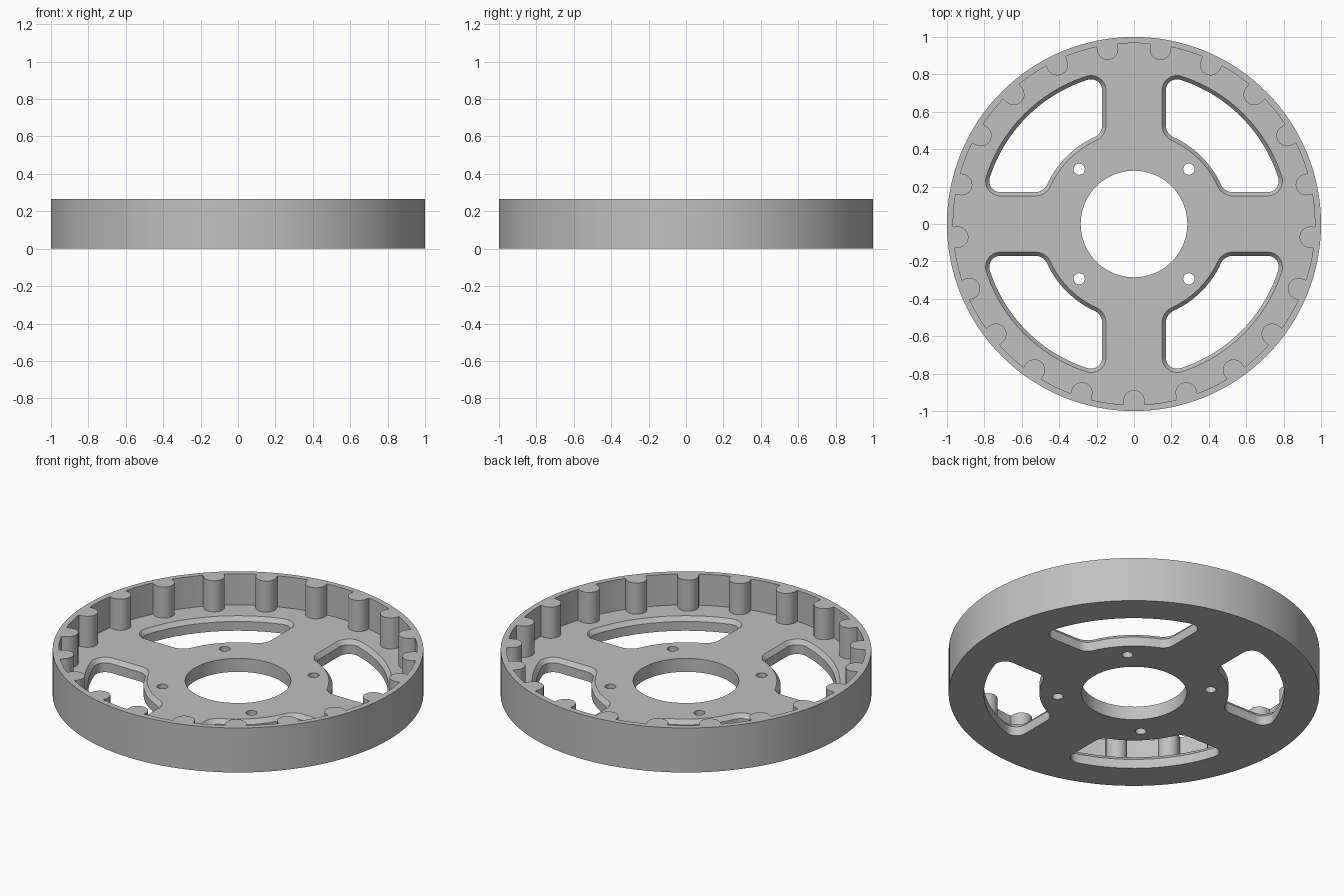
import bpy, bmesh
from math import sin, cos, atan2, sqrt, pi, radians

if "Cube" in bpy.data.objects:
    bpy.data.objects.remove(bpy.data.objects["Cube"], do_unlink=True)

HEIGHT, FLOOR = 0.265, 0.08
TEETH = 21


def arc(cx, cy, r, a0, a1, n):
    """Points along an arc, both ends included."""
    return [(cx + r * cos(a0 + (a1 - a0) * i / n),
             cy + r * sin(a0 + (a1 - a0) * i / n)) for i in range(n + 1)]


def circle(r, n, cx=0.0, cy=0.0):
    return arc(cx, cy, r, 0, 2 * pi, n)[:-1]


def rotate(points, a):
    return [(x * cos(a) - y * sin(a), x * sin(a) + y * cos(a)) for x, y in points]


def loft(bm, sections):
    """Closed solid through (outline, z) sections with equal point counts."""
    rings = [[bm.verts.new((x, y, z)) for x, y in pts] for pts, z in sections]
    n = len(rings[0])
    for low, high in zip(rings, rings[1:]):
        for i in range(n):
            j = (i + 1) % n
            bm.faces.new((low[i], low[j], high[j], high[i]))
    bm.faces.new(rings[0][::-1])
    bm.faces.new(rings[-1])


def make_object(name, bm):
    bmesh.ops.recalc_face_normals(bm, faces=bm.faces)
    mesh = bpy.data.meshes.new(name)
    bm.to_mesh(mesh)
    bm.free()
    obj = bpy.data.objects.new(name, mesh)
    bpy.context.collection.objects.link(obj)
    return obj


def window_outline(d):
    """Rounded opening between two spokes, shrunk by d."""
    spoke, rim, hub, ra, rb = 0.15, 0.83, 0.49, 0.08, 0.09
    ax, bx = spoke + ra, spoke + rb
    ay = sqrt((rim - ra) ** 2 - ax ** 2)
    by = sqrt((hub + rb) ** 2 - bx ** 2)
    pa, pb = atan2(ay, ax), atan2(by, bx)
    half = arc(0, 0, hub + d, pi / 4, pb, 8)[:-1]
    half += arc(bx, by, rb - d, pb + pi, pi, 8)
    half += arc(ax, ay, ra - d, pi, pa, 10)
    half += arc(0, 0, rim - d, pa, pi / 4, 12)[1:]
    return half + [(y, x) for x, y in half[-2:0:-1]]


def cavity_outline():
    """Inside of the rim with round teeth pointing inward."""
    wall, centre, r = 0.967, 0.945, 0.057
    step = 2 * pi / TEETH
    side = atan2(r, sqrt(wall ** 2 - r ** 2))
    # one tooth on +x: bottom root, rounded nose, top root, then rim wall
    tooth = arc(centre, 0, r, -pi / 2, -3 * pi / 2, 14)
    tooth += arc(0, 0, wall, side, step - side, 8)
    return [p for i in range(TEETH) for p in rotate(tooth, -pi / 2 + i * step)]


# Solid disc
bm = bmesh.new()
loft(bm, [(circle(1.0, 128), 0), (circle(1.0, 128), HEIGHT)])
wheel = make_object("toothed_wheel", bm)

# Toothed cavity above the floor
bm = bmesh.new()
loft(bm, [(cavity_outline(), FLOOR), (cavity_outline(), HEIGHT + 0.1)])
cutters = [make_object("cavity_cutter", bm)]

# Windows with chamfered top edges, centre bore and bolt holes
bm = bmesh.new()
for k in range(4):
    turn = k * pi / 2
    loft(bm, [(rotate(window_outline(d), turn), z) for d, z in
              ((0.02, -0.1), (0.02, FLOOR - 0.025), (-0.02, FLOOR + 0.025))])
    bolt = rotate(circle(0.03, 24, 0.293, 0.293), turn)
    loft(bm, [(bolt, -0.1), (bolt, FLOOR + 0.05)])
loft(bm, [(circle(0.285, 96), -0.1), (circle(0.285, 96), FLOOR + 0.05)])
cutters.append(make_object("opening_cutter", bm))

# Cut the openings and discard the cutters
bpy.ops.object.select_all(action='DESELECT')
wheel.select_set(True)
bpy.context.view_layer.objects.active = wheel
for cutter in cutters:
    cutter.hide_render = True
    mod = wheel.modifiers.new("cut", 'BOOLEAN')
    mod.operation, mod.solver, mod.object = 'DIFFERENCE', 'EXACT', cutter
    bpy.ops.object.modifier_apply(modifier=mod.name)
    bpy.data.objects.remove(cutter, do_unlink=True)

# Single grey material
grey = bpy.data.materials.new("plain_grey")
grey.use_nodes = True
colour = (0.53, 0.53, 0.53, 1)
grey.diffuse_color = colour
grey.node_tree.nodes["Principled BSDF"].inputs["Base Color"].default_value = colour
wheel.data.materials.clear()
wheel.data.materials.append(grey)
bpy.ops.object.shade_smooth_by_angle(angle=radians(30))
